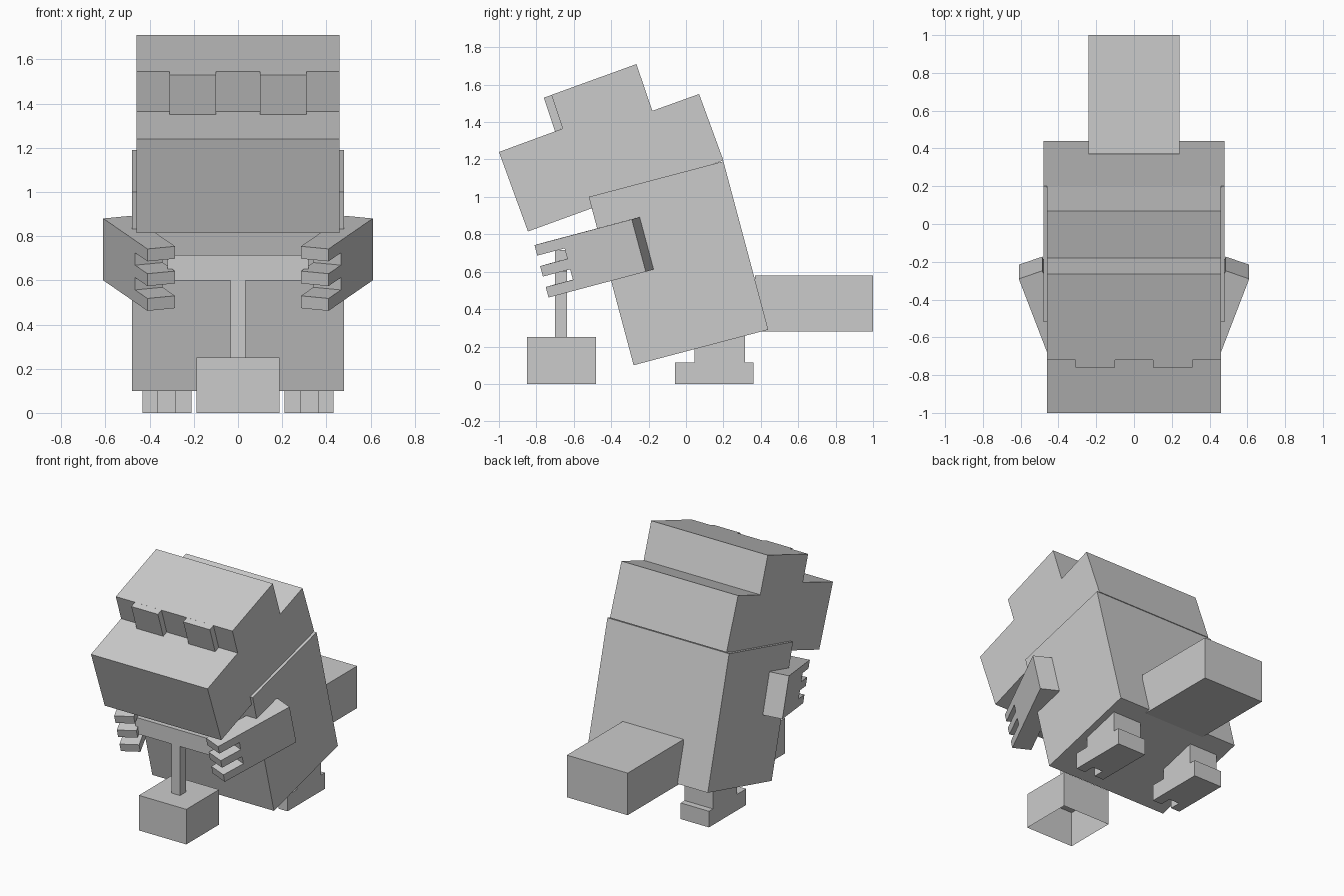
import bpy, bmesh
from mathutils import Vector

cube = bpy.data.objects.get("Cube")
if cube:
    bpy.data.objects.remove(cube, do_unlink=True)

# Single flat colour
GREY = (0.6, 0.6, 0.6, 1)
grey = bpy.data.materials.new("plain_grey")
grey.use_nodes = True
grey.diffuse_color = GREY
grey.node_tree.nodes["Principled BSDF"].inputs["Base Color"].default_value = GREY


def prism(name, outline, sweep, open_bottom=False):
    """Flat outline of 3D points, extruded along the sweep vector."""
    bm = bmesh.new()
    face = bm.faces.new([bm.verts.new(p) for p in outline])
    new = bmesh.ops.extrude_face_region(bm, geom=[face], use_keep_orig=True)["geom"]
    bmesh.ops.translate(bm, vec=sweep, verts=[g for g in new if isinstance(g, bmesh.types.BMVert)])
    bmesh.ops.recalc_face_normals(bm, faces=bm.faces[:])
    if open_bottom:
        low = [f for f in bm.faces if f.normal.z < -0.9]
        bmesh.ops.delete(bm, geom=low, context="FACES_ONLY")
    mesh = bpy.data.meshes.new(name)
    bm.to_mesh(mesh)
    bm.free()
    mesh.materials.append(grey)
    obj = bpy.data.objects.new(name, mesh)
    bpy.context.collection.objects.link(obj)
    return obj


def side_prism(name, profile, x0, x1):
    """Side profile in (y, z), spanning x0 to x1."""
    return prism(name, [(x0, y, z) for y, z in profile], (x1 - x0, 0, 0))


def box(name, x, y, z, open_bottom=False):
    outline = [(x[0], y[0], z[0]), (x[1], y[0], z[0]), (x[1], y[1], z[0]), (x[0], y[1], z[0])]
    return prism(name, outline, (0, 0, z[1] - z[0]), open_bottom)


# Leaning torso, stepped head and tail
side_prism("body", [(-0.28, 0.10), (0.44, 0.29), (0.20, 1.19), (-0.52, 1.00)], -0.48, 0.48)
side_prism("head", [(0.20, 1.195), (0.07, 1.55), (-0.18, 1.46), (-0.265, 1.71),
                    (-0.72, 1.545), (-0.66, 1.365), (-1.0, 1.24), (-0.845, 0.815)], -0.46, 0.46)
box("tail", (-0.24, 0.24), (0.37, 1.0), (0.28, 0.58))

# Plunger with crossbar and hollow base
box("plunger_base", (-0.187, 0.187), (-0.85, -0.48), (0, 0.25), open_bottom=True)
box("plunger_rod", (-0.033, 0.033), (-0.70, -0.635), (0.25, 0.61))
box("plunger_crossbar", (-0.32, 0.32), (-0.70, -0.635), (0.60, 0.715))

# Comb outline of an arm with three fingers: (length, height) fractions
comb = [(0, 0)]
for i in range(3):
    low, high = i * 0.4, i * 0.4 + 0.2
    comb += [(1, low), (1, high)]
    if i < 2:
        comb += [(0.72, high), (0.72, high + 0.2)]
comb.append((0, 1))

for side, s in (("left", 1), ("right", -1)):
    def flip(v):
        return Vector((v[0] * s, v[1], v[2]))

    # Arm reaching forward and inward
    elbow = flip((0.61, -0.215, 0.60))
    along, up = flip((-0.20, -0.52, -0.138)), flip((0, -0.075, 0.28))
    prism(side + "_arm", [elbow + along * u + up * w for u, w in comb], flip((-0.125, 0.042, 0.012)))

    # Foot with a notch between two toes, and short leg
    foot = [(0.21, -0.06), (0.282, -0.06), (0.282, 0.02), (0.363, 0.02),
            (0.363, -0.06), (0.433, -0.06), (0.433, 0.36), (0.21, 0.36)]
    prism(side + "_foot", [flip((x, y, 0)) for x, y in foot], (0, 0, 0.115))
    box(side + "_leg", sorted((0.21 * s, 0.433 * s)), (0.045, 0.315), (0.115, 0.30))

    # Raised eye block
    side_prism(side + "_eye", [(-0.76, 1.53), (-0.70, 1.35), (-0.64, 1.373), (-0.70, 1.552)],
               *sorted((0.10 * s, 0.31 * s)))
